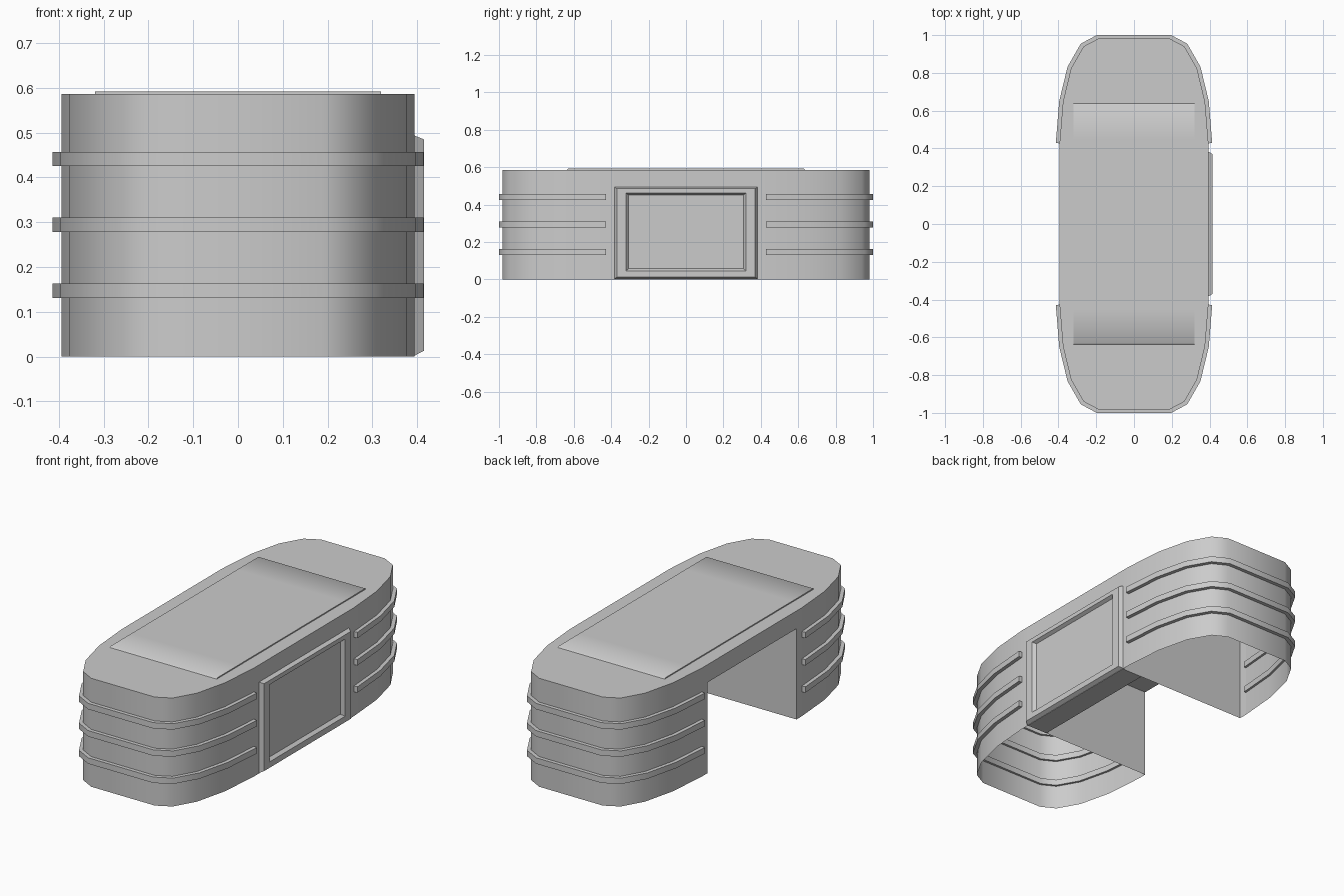
import bpy, bmesh
from mathutils import Vector

cube = bpy.data.objects.get("Cube")
if cube:
    bpy.data.objects.remove(cube, do_unlink=True)

grey = bpy.data.materials.new("plain_grey")
grey.use_nodes = True
GREY = (0.6, 0.6, 0.6, 1)
grey.diffuse_color = GREY
grey.node_tree.nodes["Principled BSDF"].inputs["Base Color"].default_value = GREY

HEIGHT, NOOK_TOP = 0.586, 0.49
SIDE, NOOK, NOOK_BACK = 0.394, 0.38, 0.27
BAND_END = 0.427

# Rounded end of the plan, from the right side round to the left
quarter = [(SIDE, BAND_END), (0.376, 0.648), (0.333, 0.825), (0.267, 0.94), (0.19, 0.981)]
end = [Vector(p) for p in quarter] + [Vector((-x, y)) for x, y in reversed(quarter)]


def finish(name, bm, angle=0.7):
    me = bpy.data.meshes.new(name)
    bmesh.ops.remove_doubles(bm, verts=bm.verts, dist=0.0001)
    bmesh.ops.recalc_face_normals(bm, faces=bm.faces)
    bm.to_mesh(me)
    bm.free()
    me.materials.append(grey)
    ob = bpy.data.objects.new(name, me)
    bpy.context.collection.objects.link(ob)
    bpy.ops.object.select_all(action='DESELECT')
    ob.select_set(True)
    bpy.context.view_layer.objects.active = ob
    bpy.ops.object.shade_smooth_by_angle(angle=angle)
    return ob


def face(bm, pts):
    return bm.faces.new([bm.verts.new(p) for p in pts])


def wall(bm, a, b, z0, z1):
    face(bm, [(*a, z0), (*b, z0), (*b, z1), (*a, z1)])


def loft(bm, rings, closed=False):
    """Skin a list of equal rings."""
    pairs = list(zip(rings, rings[1:]))
    if closed:
        pairs.append((rings[-1], rings[0]))
    for r, s in pairs:
        n = len(r)
        for i in range(n):
            j = (i + 1) % n
            face(bm, [r[i], r[j], s[j], s[i]])


def offset(path, d):
    """Shift an open path sideways, outward for positive d."""
    out = []
    for i, p in enumerate(path):
        normals = []
        for a, b in ((i - 1, i), (i, i + 1)):
            if a >= 0 and b < len(path):
                t = (path[b] - path[a]).normalized()
                normals.append(Vector((t.y, -t.x)))
        n = sum(normals, Vector((0, 0))).normalized()
        out.append(p + n * (d / n.dot(normals[0])))
    return out


# Desk shell: hollow below, with a knee space cut into the left-hand side
bm = bmesh.new()
left_run = [Vector((-SIDE, NOOK)), Vector((-SIDE, -NOOK))]
right_run = [Vector((SIDE, -NOOK)), Vector((SIDE, NOOK))]
outline = end + left_run + [-p for p in end] + right_run
for i, a in enumerate(outline):
    b = outline[(i + 1) % len(outline)]
    if a == left_run[0]:
        wall(bm, a, b, NOOK_TOP, HEIGHT)
    elif i == len(end) - 1 or a == left_run[1]:
        # side strip that also meets the corner of the opening
        wall(bm, a, b, 0, NOOK_TOP)
        wall(bm, a, b, NOOK_TOP, HEIGHT)
    else:
        wall(bm, a, b, 0, HEIGHT)
face(bm, [(p.x, p.y, HEIGHT) for p in outline])
finish("desk_shell", bm)

# Knee space lining
bm = bmesh.new()
for y in (-NOOK, NOOK):
    wall(bm, (-SIDE, y), (NOOK_BACK, y), 0, NOOK_TOP)
    wall(bm, (NOOK_BACK, y), (SIDE, y), 0, NOOK_TOP)
wall(bm, (NOOK_BACK, -NOOK), (NOOK_BACK, NOOK), 0, NOOK_TOP)
for x0, x1, z in ((-SIDE, NOOK_BACK, NOOK_TOP), (NOOK_BACK, SIDE, 0)):
    face(bm, [(x0, -NOOK, z), (x1, -NOOK, z), (x1, NOOK, z), (x0, NOOK, z)])
finish("knee_space", bm)

# Three trim bands wrapped round each end
outer, inner = offset(end, -0.02), offset(end, 0.012)
if outer[4].y < inner[4].y:
    outer, inner = offset(end, 0.02), offset(end, -0.012)
for side, label in ((1, "back"), (-1, "front")):
    for k, z in enumerate((0.147, 0.294, 0.441)):
        bm = bmesh.new()
        z0, z1 = z - 0.016, z + 0.016
        rings = [[(o.x, side * o.y, z0), (o.x, side * o.y, z1),
                  (i.x, side * i.y, z1), (i.x, side * i.y, z0)]
                 for o, i in zip(outer, inner)]
        loft(bm, rings)
        face(bm, rings[0])
        face(bm, rings[-1])
        finish(f"{label}_band_{k + 1}", bm)

# Thin top pad with softened ends
bm = bmesh.new()
profile = [(0.637, HEIGHT), (0.63, 0.592), (0.45, 0.592)]
profile += [(-y, z) for y, z in reversed(profile)]
pad = [[(x, y, z) for y, z in profile] for x in (-0.319, 0.319)]
loft(bm, pad)
face(bm, pad[0])
face(bm, pad[1])
finish("top_pad", bm, 1.2)


# Framed panel on the right-hand side: bevelled rim and sunken centre
def rect(x, y, z0, z1):
    return [(x, -y, z0), (x, y, z0), (x, y, z1), (x, -y, z1)]


bm = bmesh.new()
rings = [rect(SIDE - 0.004, 0.386, 0, 0.495), rect(0.415, 0.37, 0.013, 0.485),
         rect(0.415, 0.322, 0.045, 0.462), rect(0.397, 0.307, 0.057, 0.452)]
loft(bm, rings)
face(bm, rings[-1])
finish("side_panel", bm, 0.3)
